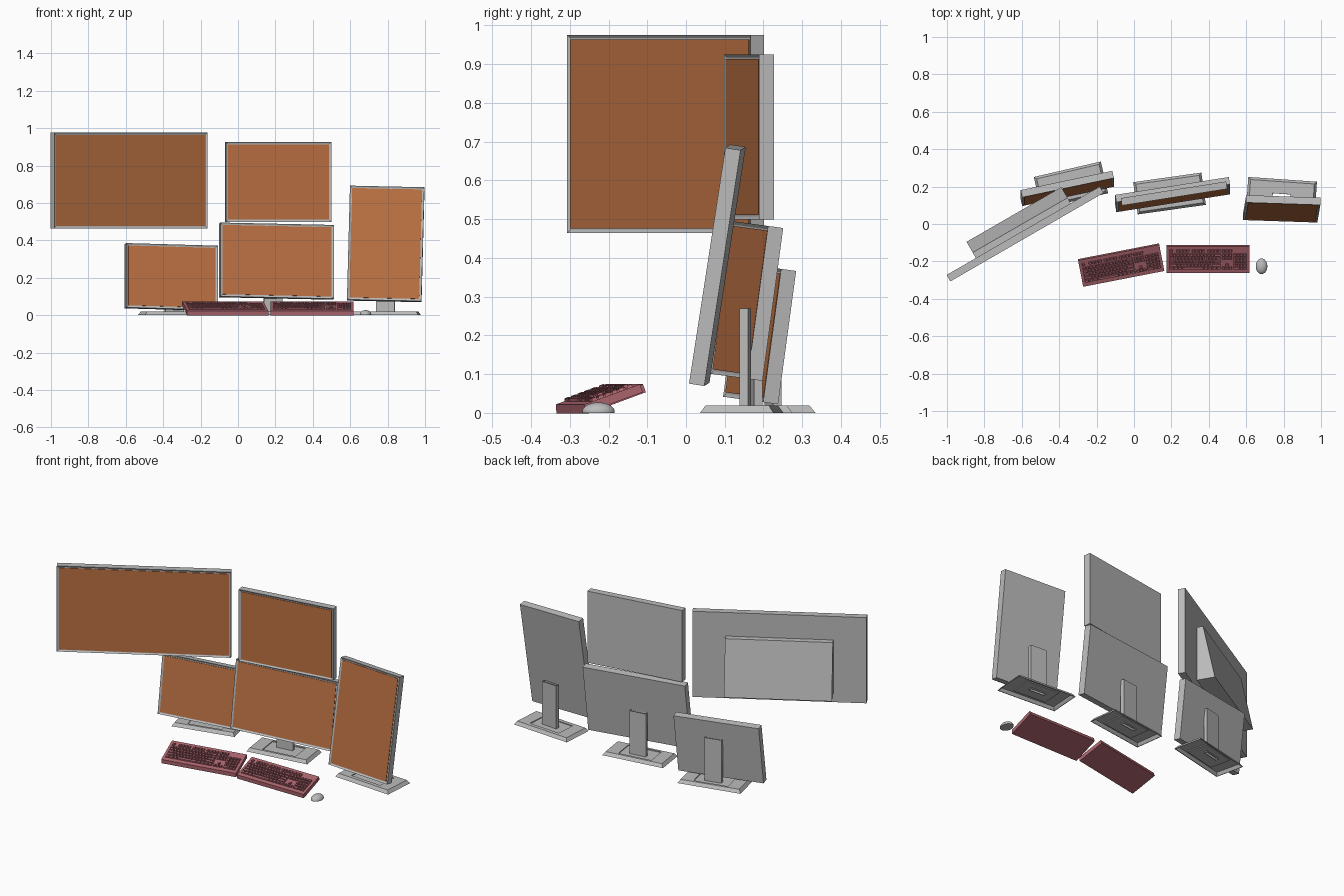
import bpy, bmesh
from math import radians
from mathutils import Matrix, Vector

if "Cube" in bpy.data.objects:
    bpy.data.objects.remove(bpy.data.objects["Cube"])


def material(name, rgb):
    m = bpy.data.materials.new(name)
    m.diffuse_color = (*rgb, 1)
    m.use_nodes = True
    m.node_tree.nodes["Principled BSDF"].inputs["Base Color"].default_value = m.diffuse_color
    return m


GREY = material("casing_grey", (0.5, 0.5, 0.5))
SCREEN = material("screen_orange", (0.5, 0.165, 0.055))
RED = material("keyboard_red", (0.4, 0.125, 0.15))


def rot(deg, axis):
    return Matrix.Rotation(radians(deg), 4, axis)


def finish(name, bm, matrix, mat=GREY):
    bmesh.ops.recalc_face_normals(bm, faces=bm.faces)
    mesh = bpy.data.meshes.new(name)
    bm.to_mesh(mesh)
    bm.free()
    ob = bpy.data.objects.new(name, mesh)
    bpy.context.collection.objects.link(ob)
    ob.matrix_world = matrix
    mesh.materials.append(mat)
    return ob


def add_box(bm, size, center=(0, 0, 0)):
    m = Matrix.Translation(center) @ Matrix.Diagonal((*size, 1))
    return bmesh.ops.create_cube(bm, size=1, matrix=m)["verts"]


def rect_rings(name, rings, matrix):
    """Joins rectangles (half width, half depth, y centre, z) into a closed loop."""
    bm = bmesh.new()
    loops = [[bm.verts.new((sx * w, cy + sy * d, z))
              for sx, sy in ((-1, -1), (1, -1), (1, 1), (-1, 1))]
             for w, d, cy, z in rings]
    for a, b in zip(loops, loops[1:] + loops[:1]):
        for i in range(4):
            j = (i + 1) % 4
            bm.faces.new((a[i], a[j], b[j], b[i]))
    return finish(name, bm, matrix)


def monitor(name, w, h, center, rotation, t=0.04, bezel=0.012):
    m = Matrix.Translation(center) @ rotation
    # frame with recessed front
    bm = bmesh.new()
    add_box(bm, (w, t, h))
    bm.normal_update()
    front = min(bm.faces, key=lambda f: f.calc_center_median().y)
    bmesh.ops.inset_region(bm, faces=[front], thickness=bezel)
    bmesh.ops.translate(bm, verts=front.verts, vec=(0, 0.005, 0))
    finish(name + "_frame", bm, m)
    # display panel
    bm = bmesh.new()
    add_box(bm, (w - 2 * bezel, 0.004, h - 2 * bezel), (0, -t / 2 + 0.0035, 0))
    finish(name + "_screen", bm, m, SCREEN)
    return m


def stand(name, x, y, yaw, d=0.087):
    m = Matrix.Translation((x, y, 0)) @ rot(yaw, 'Z')
    c = 0.104 - d
    # hollow foot with sloped rim, sunken pad and neck slot
    rect_rings(name + "_foot", [
        (0.184, d, 0, 0), (0.171, d - 0.013, 0, 0.019), (0.1, 0.06, 0, 0.019),
        (0.1, 0.06, 0, 0.014), (0.05, 0.011, c, 0.014), (0.05, 0.011, c, 0.011),
        (0.103, 0.063, 0, 0.011), (0.103, 0.063, 0, 0.016),
        (0.169, d - 0.015, 0, 0.016), (0.181, d - 0.003, 0, 0)], m)
    # hollow neck
    rect_rings(name + "_neck", [
        (0.05, 0.011, c, 0.005), (0.05, 0.011, c, 0.27),
        (0.047, 0.008, c, 0.27), (0.047, 0.008, c, 0.005)], m)


# monitors
monitor("upper_monitor", 0.57, 0.427, (0.214, 0.163, 0.712), rot(9, 'Z'))
monitor("middle_monitor", 0.615, 0.398, (0.206, 0.157, 0.289), rot(-7.7, 'X') @ rot(9, 'Z'))
monitor("left_monitor", 0.501, 0.347, (-0.357, 0.19, 0.204), rot(-7.7, 'X') @ rot(12, 'Z'))
monitor("portrait_monitor", 0.398, 0.616, (0.79, 0.081, 0.381),
        rot(-8.8, 'X') @ rot(-1.7, 'Z') @ rot(1.5, 'Y'))
stand("middle_stand", 0.19, 0.163, 8)
stand("left_stand", -0.337, 0.208, 13)
stand("portrait_stand", 0.788, 0.144, -4, 0.095)

# wall television with wedge housing behind
tv = monitor("television", 0.946, 0.511, (-0.582, -0.053, 0.72), rot(30, 'Z'))
bm = bmesh.new()
for v in add_box(bm, (0.585, 0.1, 0.32), (0, 0.07, -0.045)):
    if v.co.y > 0.1 and v.co.z > 0:
        v.co.y = 0.054
finish("television_housing", bm, tv)

# keyboard rows: key widths in units, negative numbers are gaps
G, U = -0.25, 0.0184
ROWS = [
    [1, -1] + [1] * 4 + [-0.5] + [1] * 4 + [-0.5] + [1] * 4 + [G] + [1] * 3,
    [1] * 13 + [2, G] + [1] * 3 + [G] + [1] * 4,
    [1.5] + [1] * 12 + [1.5, G] + [1] * 3 + [G] + [1] * 4,
    [1.75] + [1] * 11 + [2.25, G, -3, G] + [1] * 4,
    [2.25] + [1] * 10 + [2.75, G, -1, 1, -1, G] + [1] * 4,
    [1.25] * 3 + [6.25] + [1.25] * 4 + [G] + [1] * 3 + [G, 2, 1, 1],
]


def keyboard(name, x, y, yaw):
    m = Matrix.Translation((x, y, 0.028)) @ rot(yaw, 'Z') @ rot(20, 'X')
    # case with upright front edge
    bm = bmesh.new()
    for v in add_box(bm, (0.442, 0.152, 0.022), (0, -0.002, 0.011)):
        if v.co.y < 0 and v.co.z < 0.01:
            v.co.y -= 0.007
    finish(name + "_case", bm, m, RED)
    # tapered keys
    bm = bmesh.new()
    for r, row in enumerate(ROWS):
        ky = 0.047 - U * (r + (0.25 if r else 0))
        kx = -11.25 * U
        for w in row:
            width = abs(w) * U
            if w > 0:
                c = Vector((kx + width / 2, ky, 0.025))
                for v in add_box(bm, (width - 0.002, U - 0.002, 0.01), c):
                    if v.co.z > c.z:
                        v.co.x -= 0.0025 if v.co.x > c.x else -0.0025
                        v.co.y -= 0.0025 if v.co.y > c.y else -0.0025
            kx += width
    finish(name + "_keys", bm, m, RED)


keyboard("right_keyboard", 0.396, -0.181, 0)
keyboard("left_keyboard", -0.07, -0.214, 11)

# mouse: squashed half dome
bm = bmesh.new()
bmesh.ops.create_uvsphere(bm, u_segments=32, v_segments=16, radius=1)
bmesh.ops.scale(bm, vec=(0.031, 0.042, 0.024), verts=bm.verts)
cut = bmesh.ops.bisect_plane(bm, geom=bm.verts[:] + bm.edges[:] + bm.faces[:],
                             plane_co=(0, 0, -0.003), plane_no=(0, 0, -1), clear_outer=True)
bmesh.ops.contextual_create(bm, geom=[e for e in cut["geom_cut"] if isinstance(e, bmesh.types.BMEdge)])
mouse = finish("mouse", bm, Matrix.Translation((0.682, -0.226, 0.003)))
bpy.context.view_layer.objects.active = mouse
mouse.select_set(True)
bpy.ops.object.shade_smooth_by_angle(angle=radians(35))
